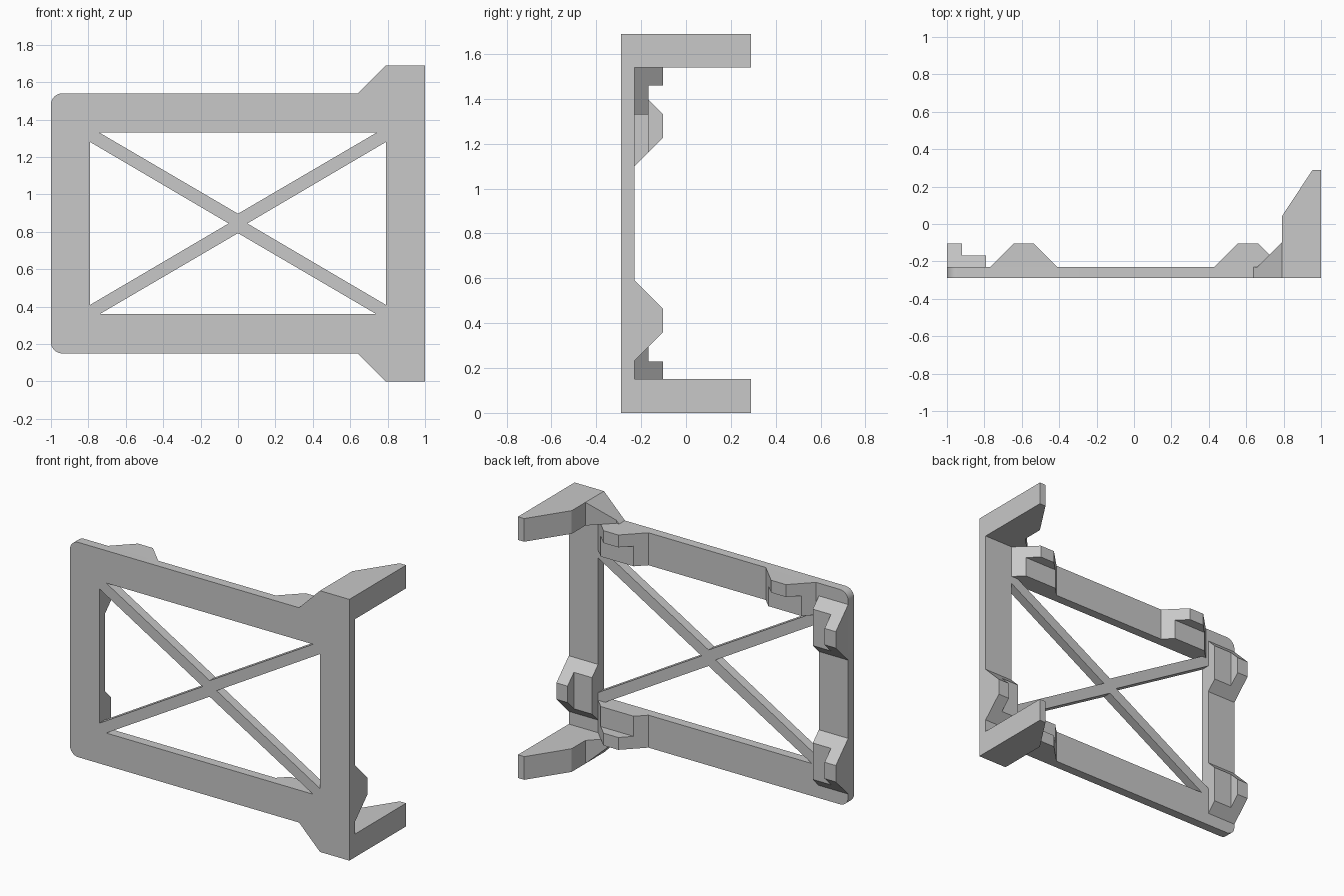
import bpy
import bmesh
import math
from mathutils import Vector

if "Cube" in bpy.data.objects:
    bpy.data.objects.remove(bpy.data.objects["Cube"], do_unlink=True)

grey = bpy.data.materials.new("matte grey")
grey.use_nodes = True
GREY = (0.58, 0.58, 0.58, 1)
grey.diffuse_color = GREY
grey.node_tree.nodes["Principled BSDF"].inputs["Base Color"].default_value = GREY

TOP = 1.69          # overall height
FRONT, BACK = -0.29, -0.23   # faces of the flat panel
ARM = 0.15          # arm height
BAR = 0.21          # rail width
MID = TOP / 2


def finish(name, bm):
    bmesh.ops.remove_doubles(bm, verts=bm.verts, dist=0.0001)
    bmesh.ops.recalc_face_normals(bm, faces=bm.faces)
    mesh = bpy.data.meshes.new(name)
    bm.to_mesh(mesh)
    bm.free()
    mesh.materials.clear()
    mesh.materials.append(grey)
    obj = bpy.data.objects.new(name, mesh)
    bpy.context.collection.objects.link(obj)
    return obj


def prism(bm, points, sweep):
    """Closed solid: a flat outline swept along a vector."""
    part = bmesh.new()
    face = part.faces.new([part.verts.new(p) for p in points])
    new = bmesh.ops.extrude_face_region(part, geom=[face])["geom"]
    verts = [g for g in new if isinstance(g, bmesh.types.BMVert)]
    bmesh.ops.translate(part, verts=verts, vec=sweep)
    bmesh.ops.recalc_face_normals(part, faces=part.faces)
    temp = bpy.data.meshes.new("temp")
    part.to_mesh(temp)
    part.free()
    bm.from_mesh(temp)
    bpy.data.meshes.remove(temp)


def rounded(cx, cz, r, start):
    angles = [math.radians(start + 90 * i / 8) for i in range(9)]
    return [(cx + r * math.cos(a), cz + r * math.sin(a)) for a in angles]


# Flat panel: flared outline with four triangular openings round the cross brace
r = 0.06
low, high = ARM, TOP - ARM
inner = 1 - BAR
outline = [(1, 0), (1, TOP), (inner, TOP), (inner - ARM, high)]
outline += rounded(-1 + r, high - r, r, 90) + rounded(-1 + r, low + r, r, 180)
outline += [(inner - ARM, low), (inner, 0)]
loops = [outline]
for s in (-1, 1):
    edge = MID + s * (MID - low - BAR)
    loops.append([(-0.74, edge), (0.74, edge), (0, MID + s * 0.052)])
    loops.append([(s * inner, MID - 0.435), (s * inner, MID + 0.435), (s * 0.05, MID)])

curve = bpy.data.curves.new("panel_outline", "CURVE")
curve.dimensions = "2D"
curve.fill_mode = "BOTH"
curve.extrude = (BACK - FRONT) / 2
for loop in loops:
    spline = curve.splines.new("POLY")
    spline.points.add(len(loop) - 1)
    for point, (x, z) in zip(spline.points, loop):
        point.co = (x, z, 0, 1)
    spline.use_cyclic_u = True
    spline.use_smooth = False
helper = bpy.data.objects.new("panel_outline", curve)
bpy.context.collection.objects.link(helper)
bpy.context.view_layer.update()
flat = bpy.data.meshes.new_from_object(
    helper.evaluated_get(bpy.context.evaluated_depsgraph_get()))
bm = bmesh.new()
bm.from_mesh(flat)
for v in bm.verts:
    v.co = Vector((v.co.x, (FRONT + BACK) / 2 - v.co.z, v.co.y))
bpy.data.objects.remove(helper, do_unlink=True)
panel = finish("braced_panel", bm)
bpy.context.view_layer.objects.active = panel
panel.select_set(True)
bpy.ops.object.shade_smooth_by_angle(angle=math.radians(30))
panel.select_set(False)

# Tapered arms reaching back, each with a sloped gusset beside it
for side, flip in (("upper", False), ("lower", True)):
    def place(x, y, z):
        return Vector((x, y, TOP - z if flip else z))
    bm = bmesh.new()
    plan = [(inner, BACK), (1, BACK), (1, 0.29), (0.955, 0.29), (inner, 0.04)]
    prism(bm, [place(x, y, high) for x, y in plan],
          Vector((0, 0, -ARM if flip else ARM)))
    finish(side + "_arm", bm)

    bm = bmesh.new()
    for x, y, z in [(0.66, BACK, high), (0.66, BACK, high + 0.02),
                    (inner, BACK, high), (inner, BACK, TOP),
                    (inner, -0.1, high), (inner, -0.1, TOP)]:
        bm.verts.new(place(x, y, z))
    bmesh.ops.convex_hull(bm, input=bm.verts)
    finish(side + "_gusset", bm)


# Stepped retaining blocks: tall lip at the outer edge, low ledge inside
def block(name, origin, along, inward):
    bm = bmesh.new()
    for rise, start, width in ((0.127, 0, 0.08), (0.062, 0.08, BAR - 0.08)):
        base = origin + inward * start
        shape = [(-0.18, 0), (0.18, 0), (0.18 - rise, rise), (rise - 0.18, rise)]
        prism(bm, [base + along * u + Vector((0, h, 0)) for u, h in shape],
              inward * width)
    finish(name, bm)


X, Z = Vector((1, 0, 0)), Vector((0, 0, 1))
block("top_block_left", Vector((0.61, BACK, high)), X, -Z)
block("top_block_right", Vector((-0.59, BACK, high)), X, -Z)
block("bottom_block", Vector((0.61, BACK, low)), X, Z)
block("side_block_left", Vector((1, BACK, 0.412)), Z, -X)
block("side_block_right_low", Vector((-1, BACK, 0.412)), Z, X)
block("side_block_right_high", Vector((-1, BACK, 1.278)), Z, X)
